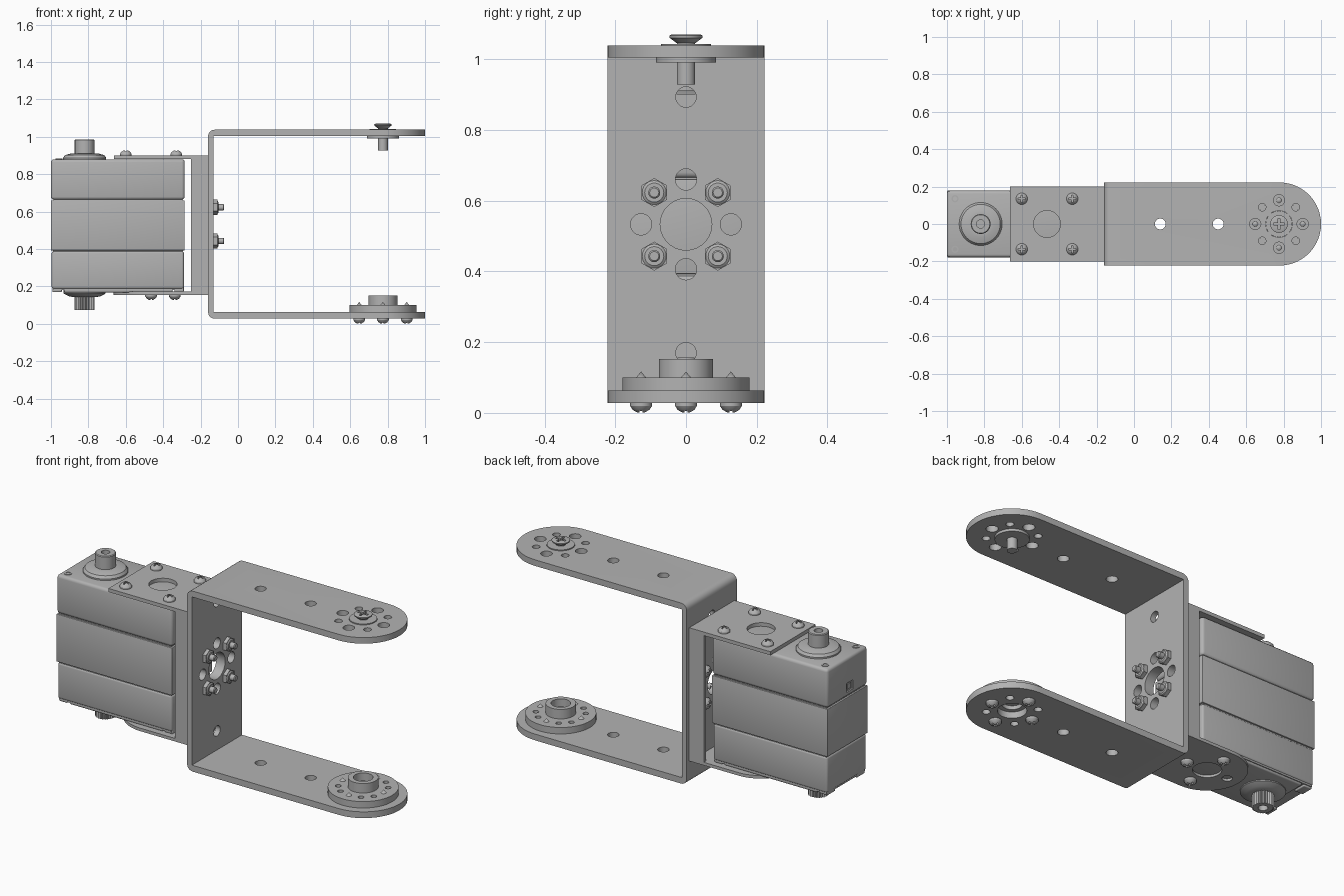
import bpy, bmesh
from math import sin, cos, pi, radians
from mathutils import Matrix, Vector

cube = bpy.data.objects.get("Cube")
if cube:
    bpy.data.objects.remove(cube)

grey = bpy.data.materials.new("plain_grey")
grey.use_nodes = True
colour = (0.45, 0.45, 0.45, 1)
grey.diffuse_color = colour
grey.node_tree.nodes["Principled BSDF"].inputs["Base Color"].default_value = colour


# ---- helpers ----
def finish(bm, name):
    bmesh.ops.recalc_face_normals(bm, faces=bm.faces)
    mesh = bpy.data.meshes.new(name)
    bm.to_mesh(mesh)
    bm.free()
    mesh.materials.append(grey)
    obj = bpy.data.objects.new(name, mesh)
    bpy.context.collection.objects.link(obj)
    return obj


def select(obj):
    bpy.ops.object.select_all(action='DESELECT')
    obj.select_set(True)
    bpy.context.view_layer.objects.active = obj


def box(name, x, y, z, bevel=0):
    bm = bmesh.new()
    bmesh.ops.create_cube(bm, size=1)
    for v in bm.verts:
        v.co = [(a[0] + a[1]) / 2 + c * (a[1] - a[0]) for a, c in zip((x, y, z), v.co)]
    if bevel:
        bmesh.ops.bevel(bm, geom=bm.edges[:], offset=bevel, segments=3, profile=0.5, affect='EDGES')
    return finish(bm, name)


def prism(name, outline, z0, z1):
    bm = bmesh.new()
    face = bm.faces.new([bm.verts.new((x, y, z0)) for x, y in outline])
    top = bmesh.ops.extrude_face_region(bm, geom=[face])["geom"]
    bmesh.ops.translate(bm, vec=(0, 0, z1 - z0), verts=[e for e in top if isinstance(e, bmesh.types.BMVert)])
    return finish(bm, name)


def lathe(name, profile, at=(0, 0, 0), steps=40, closed=False):
    bm = bmesh.new()
    verts = [bm.verts.new((r, 0, z)) for r, z in profile]
    edges = [bm.edges.new(p) for p in zip(verts, verts[1:])]
    if closed:
        edges.append(bm.edges.new((verts[-1], verts[0])))
    bmesh.ops.spin(bm, geom=verts + edges, cent=(0, 0, 0), axis=(0, 0, 1), angle=2 * pi, steps=steps)
    bmesh.ops.remove_doubles(bm, verts=bm.verts, dist=0.0002)
    obj = finish(bm, name)
    obj.data.transform(Matrix.Translation(at))
    return obj


def holes(spots, axis='Z'):
    """Cutter made of cylinders, each given as centre, radius, depth."""
    bm = bmesh.new()
    turn = Matrix.Rotation(pi / 2, 4, 'Y') if axis == 'X' else Matrix()
    for centre, r, depth in spots:
        bmesh.ops.create_cone(bm, cap_ends=True, segments=28, radius1=r, radius2=r, depth=depth,
                              matrix=Matrix.Translation(centre) @ turn)
    return finish(bm, "hole_cutter")


def cut(obj, cutter, op='DIFFERENCE'):
    mod = obj.modifiers.new("cut", 'BOOLEAN')
    mod.operation, mod.object, mod.solver = op, cutter, 'EXACT'
    select(obj)
    bpy.ops.object.modifier_apply(modifier=mod.name)
    bpy.data.objects.remove(cutter)


def stadium(x0, xc, r):
    arc = [radians(-90 + 180 * i / 28) for i in range(29)]
    return [(x0, -r)] + [(xc + r * cos(a), r * sin(a)) for a in arc] + [(x0, r)]


def ring(cx, cy, r, angles):
    return [(cx + r * cos(radians(a)), cy + r * sin(radians(a))) for a in angles]


CARDINAL, DIAGONAL = (0, 90, 180, 270), (45, 135, 225, 315)
HORN, MID, SHAFT, PITCH = 0.775, 0.533, -0.82, 0.127

# ---- long U bracket ----
bm = bmesh.new()
path = [(1.1, 0.028), (-0.16, 0.028), (-0.16, 1.038), (1.1, 1.038),
        (1.1, 1.004), (-0.13, 1.004), (-0.13, 0.063), (1.1, 0.063)]
face = bm.faces.new([bm.verts.new((x, -0.3, z)) for x, z in path])
geom = bmesh.ops.extrude_face_region(bm, geom=[face])["geom"]
bmesh.ops.translate(bm, vec=(0, 0.6, 0), verts=[e for e in geom if isinstance(e, bmesh.types.BMVert)])
corners = [e for e in bm.edges if all(abs(v.co.x + 0.16) < 0.001 for v in e.verts)
           and abs(e.verts[0].co.z - e.verts[1].co.z) < 0.001]
bmesh.ops.bevel(bm, geom=corners, offset=0.035, segments=5, profile=0.5, affect='EDGES')
u_bracket = finish(bm, "long_u_bracket")
cut(u_bracket, prism("outline", stadium(-0.4, 0.778, 0.222), -0.2, 1.3), 'INTERSECT')
spots = [((x, 0, 0.5), 0.029, 2) for x in (0.14, 0.45)]
spots += [((x, y, 0.5), 0.03, 2) for x, y in ring(HORN, 0, PITCH, CARDINAL)]
spots += [((x, y, 0.5), 0.02, 2) for x, y in ring(HORN, 0, PITCH, DIAGONAL)]
spots += [((HORN, 0, 0.5), 0.072, 2)]
cut(u_bracket, holes(spots))
wall_spots = [((-0.15, y, z), 0.03, 0.2) for y, z in ring(0, MID, PITCH, CARDINAL)]
wall_spots += [((-0.15, 0, MID), 0.073, 0.2)]
cut(u_bracket, holes(wall_spots + [((-0.15, 0, z), 0.029, 0.2) for z in (0.17, 0.893)], 'X'))

# ---- short C bracket holding the servo ----
c_wall = box("c_bracket_wall", (-0.185, -0.16), (-0.2, 0.2), (0.157, 0.9))
cut(c_wall, holes(wall_spots, 'X'))
for side in (-1, 1):
    box("c_bracket_side_flange", (-0.25, -0.16), sorted((side * 0.18, side * 0.2)), (0.157, 0.9))
c_top = box("c_bracket_top", (-0.662, -0.16), (-0.2, 0.2), (0.881, 0.901))
cut(c_top, holes([((-0.465, 0, 0.89), 0.072, 0.1)]))
c_bottom = prism("c_bracket_bottom", [(-x, y) for x, y in stadium(0.16, 0.465, 0.2)], 0.155, 0.172)
c_holes = [((x, y, 0.16), 0.026, 0.1) for x, y in ring(-0.465, 0, PITCH, (180,))]
cut(c_bottom, holes(c_holes + [((-0.465, 0, 0.16), 0.072, 0.1)]))

# ---- servo body: three shells around a core, with thin seams ----
box("servo_core", (-0.99, -0.295), (-0.17, 0.17), (0.18, 0.87))
box("servo_lower_shell", (-0.996, -0.289), (-0.175, 0.175), (0.187, 0.389), 0.012)
box("servo_middle_shell", (-1, -0.285), (-0.178, 0.178), (0.393, 0.66), 0.003)
upper = box("servo_upper_shell", (-1, -0.285), (-0.178, 0.178), (0.664, 0.88), 0.016)
cut(upper, box("socket_cutter", (-1.1, -0.992), (-0.05, 0.01), (0.69, 0.74)))
box("servo_socket", (-0.996, -0.98), (-0.035, -0.005), (0.7, 0.73))
box("servo_base_plate", (-0.93, -0.35), (-0.165, 0.165), (0.168, 0.2), 0.008)
for x in (-0.967, -0.315):
    for y in (-0.13, 0.13):
        box("servo_foot", (x - 0.025, x + 0.025), (y - 0.035, y + 0.035), (0.17, 0.2), 0.005)
for y in (-0.135, 0.135):
    lathe("servo_corner_screw", [(0.012, 0), (0.012, 0.004), (0.019, 0.004), (0.019, 0)],
          (-0.957, y, 0.879), 20, True)

# ---- servo output posts ----
lathe("top_output_post", [(0, 0.87), (0.115, 0.87), (0.115, 0.888), (0.105, 0.902), (0.07, 0.912),
      (0.053, 0.912), (0.053, 0.982), (0.049, 0.986), (0.022, 0.986), (0.022, 0.94), (0, 0.94)], (SHAFT, 0, 0))
lathe("bottom_output_boss", [(0, 0.18), (0.112, 0.18), (0.112, 0.162), (0.085, 0.148), (0.06, 0.143), (0, 0.143)],
      (SHAFT, 0, 0))
teeth = [(SHAFT + r * cos(i * pi / 25), r * sin(i * pi / 25)) for i in range(50) for r in [(0.054, 0.047)[i % 2]]]
spline = prism("bottom_spline", teeth, 0.073, 0.15)
cut(spline, holes([((SHAFT, 0, 0.08), 0.024, 0.06)]))

# ---- pan-head screws sharing one mesh with a cross recess ----
head = lathe("pan_head_screw", [(0, 0.028), (0.013, 0.026), (0.024, 0.019), (0.031, 0.008), (0.031, 0), (0, 0)], steps=24)
for a, b in ((0.019, 0.004), (0.004, 0.019)):
    cut(head, box("cross_cutter", (-a, a), (-b, b), (0.015, 0.05)))
head_mesh = head.data
bpy.data.objects.remove(head)


def screw(name, at, direction):
    obj = bpy.data.objects.new(name, head_mesh)
    bpy.context.collection.objects.link(obj)
    obj.rotation_euler = Vector(direction).to_track_quat('Z', 'Y').to_euler()
    obj.location = at


for x in (-0.6, -0.33):
    for y in (-0.135, 0.135):
        screw("c_top_screw", (x, y, 0.901), (0, 0, 1))
for x, y in ring(-0.465, 0, PITCH, (0, 90, 270)):
    screw("c_bottom_screw", (x, y, 0.155), (0, 0, -1))

# ---- wall bolts with hex nuts ----
along_x = Matrix.Rotation(pi / 2, 4, 'Y')
for y, z in ring(0, MID, PITCH, DIAGONAL):
    screw("wall_bolt_head", (-0.185, y, z), (-1, 0, 0))
    place = Matrix.Translation((-0.13, y, z)) @ along_x
    nut = prism("hex_nut", ring(0, 0, 0.041, range(0, 360, 60)), 0, 0.02)
    collar = lathe("nut_collar", [(0, 0), (0.034, 0), (0.034, 0.021), (0.027, 0.026), (0, 0.026)], steps=24)
    tip = lathe("bolt_tip", [(0, 0), (0.017, 0), (0.017, 0.052), (0.013, 0.056), (0, 0.056)], steps=20)
    for part in (nut, collar, tip):
        part.data.transform(place)

# ---- output horn on the lower arm ----
horn = lathe("output_horn", [(0.05, 0.064), (0.18, 0.064), (0.18, 0.1), (0.077, 0.1),
             (0.077, 0.153), (0.05, 0.153)], (HORN, 0, 0), 56, True)
cut(horn, holes([((x, y, 0.08), 0.015, 0.1) for x, y in ring(HORN, 0, PITCH, [a for a in range(0, 360, 30) if a % 90])]))
lathe("horn_hub_floor", [(0.022, 0.085), (0.051, 0.085), (0.051, 0.11), (0.022, 0.11)], (HORN, 0, 0), closed=True)
for x, y in ring(HORN, 0, PITCH, CARDINAL):
    screw("horn_screw", (x, y, 0.028), (0, 0, -1))
    lathe("horn_screw_tip", [(0, 0.06), (0.018, 0.06), (0.018, 0.095), (0, 0.117)], (x, y, 0), 20)

# ---- pivot screw and bushing on the upper arm ----
lathe("pivot_bushing", [(0, 0.99), (0.085, 0.99), (0.085, 1.004), (0.071, 1.004), (0.071, 1.043), (0, 1.043)], (HORN, 0, 0))
pivot = lathe("pivot_screw", [(0, 0.928), (0.026, 0.928), (0.026, 1.045), (0.046, 1.06), (0.047, 1.067),
              (0.04, 1.07), (0, 1.07)], (HORN, 0, 0))
for a, b in ((0.03, 0.006), (0.006, 0.03)):
    cut(pivot, box("cross_cutter", (HORN - a, HORN + a), (-b, b), (1.055, 1.1)))

# ---- smooth round surfaces, keep edges sharp ----
for obj in list(bpy.context.scene.objects):
    if obj.type == 'MESH' and obj.data.materials and obj.data.materials[0] == grey:
        select(obj)
        bpy.ops.object.shade_smooth_by_angle(angle=radians(30))
